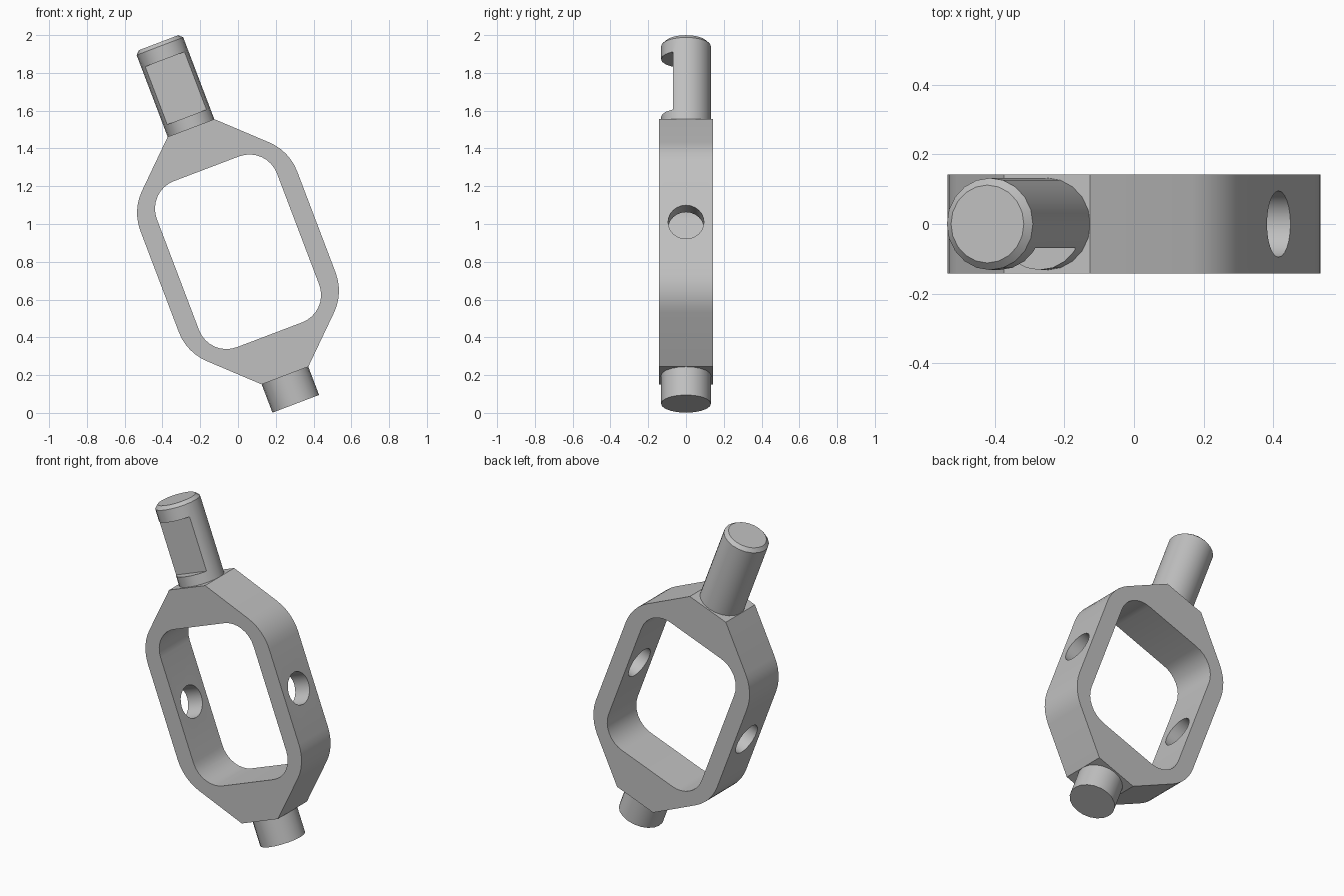
import bpy, bmesh
from math import radians, sin, cos, pi
from mathutils import Matrix, Vector

if "Cube" in bpy.data.objects:
    bpy.data.objects.remove(bpy.data.objects["Cube"])

TILT = Matrix.Translation((0, 0, 0.853)) @ Matrix.Rotation(radians(-20.8), 4, 'Y')
DEPTH = 0.142      # half thickness of the frame
PIN = 0.132        # pin radius

steel = bpy.data.materials.new("plain grey")
steel.use_nodes = True
GREY = (0.53, 0.53, 0.53, 1)
steel.diffuse_color = GREY
steel.node_tree.nodes["Principled BSDF"].inputs["Base Color"].default_value = GREY


def finish(name, bm):
    bmesh.ops.recalc_face_normals(bm, faces=bm.faces)
    mesh = bpy.data.meshes.new(name)
    bm.to_mesh(mesh)
    bm.free()
    mesh.materials.append(steel)
    obj = bpy.data.objects.new(name, mesh)
    bpy.context.collection.objects.link(obj)
    return obj


def fillet(corners, steps):
    """Round each (x, z, radius) corner of a closed outline."""
    out = []
    for i, (x, z, r) in enumerate(corners):
        p = Vector((x, z))
        if r == 0:
            out.append(p)
            continue
        a = (Vector(corners[i - 1][:2]) - p).normalized()
        b = (Vector(corners[(i + 1) % len(corners)][:2]) - p).normalized()
        half = a.angle(b) / 2
        centre = p + (a + b).normalized() * (r / sin(half))
        start = p + a * (r * cos(half) / sin(half)) - centre
        end = p + b * (r * cos(half) / sin(half)) - centre
        sweep = pi - 2 * half
        for k in range(steps + 1):
            t = k / steps
            out.append(centre + (start * sin((1 - t) * sweep) + end * sin(t * sweep)) / sin(sweep))
    return out


def prism(name, outline, depth):
    bm = bmesh.new()
    face = bm.faces.new([bm.verts.new((p.x, -depth, p.y)) for p in outline])
    ext = bmesh.ops.extrude_face_region(bm, geom=[face])
    moved = [v for v in ext["geom"] if isinstance(v, bmesh.types.BMVert)]
    bmesh.ops.translate(bm, verts=moved, vec=(0, 2 * depth, 0))
    return finish(name, bm)


def cylinder(name, radius, low, high, sides=20, chamfer=0, matrix=Matrix()):
    bm = bmesh.new()
    bmesh.ops.create_cone(bm, cap_ends=True, segments=sides, radius1=radius, radius2=radius,
                          depth=high - low, matrix=Matrix.Translation((0, 0, (low + high) / 2)))
    if chamfer:
        rim = [e for e in bm.edges if all(v.co.z > high - 0.001 for v in e.verts)]
        bmesh.ops.bevel(bm, geom=rim, offset=chamfer, segments=1, affect='EDGES')
    bm.transform(matrix)
    return finish(name, bm)


def box(name, low, high):
    bm = bmesh.new()
    bmesh.ops.create_cube(bm, size=1)
    for v in bm.verts:
        v.co = [high[i] if v.co[i] > 0 else low[i] for i in range(3)]
    return finish(name, bm)


def cut(obj, cutter):
    mod = obj.modifiers.new("cut", 'BOOLEAN')
    mod.operation, mod.solver, mod.object = 'DIFFERENCE', 'EXACT', cutter
    bpy.context.view_layer.objects.active = obj
    bpy.ops.object.modifier_apply(modifier=mod.name)
    bpy.data.objects.remove(cutter)


# Frame: eight-sided outline with rounded shoulders
quarter = [(PIN, 0.701, 0), (0.444, 0.402, 0.27)]
right = quarter + [(x, -z, r) for x, z, r in reversed(quarter)]
corners = right + [(-x, z, r) for x, z, r in reversed(right)]
frame = prism("frame", fillet(corners, 6), DEPTH)

# Rounded window through the frame
window = [(0.34, 0.47), (0.34, -0.47), (-0.34, -0.47), (-0.34, 0.47)]
cut(frame, prism("window_cutter", fillet([(x, z, 0.155) for x, z in window], 8), 0.3))

# Cross holes through both side bars
cut(frame, cylinder("hole_cutter", 0.095, -0.7, 0.7, sides=24,
                    matrix=Matrix.Rotation(pi / 2, 4, 'Y')))

# Upper pin with chamfered end and a flat notch on its front
upper_pin = cylinder("upper_pin", PIN, 0.6, 1.184, chamfer=0.02)
cut(upper_pin, box("notch_cutter", (-0.3, -0.3, 0.763), (0.3, -0.069, 1.09)))

# Lower pin
lower_pin = cylinder("lower_pin", PIN, -0.861, -0.6)

# Lean the whole part and shade it
for obj in (frame, upper_pin, lower_pin):
    obj.data.transform(TILT)
    bpy.ops.object.select_all(action='DESELECT')
    obj.select_set(True)
    bpy.context.view_layer.objects.active = obj
    bpy.ops.object.shade_smooth_by_angle(angle=radians(30))
